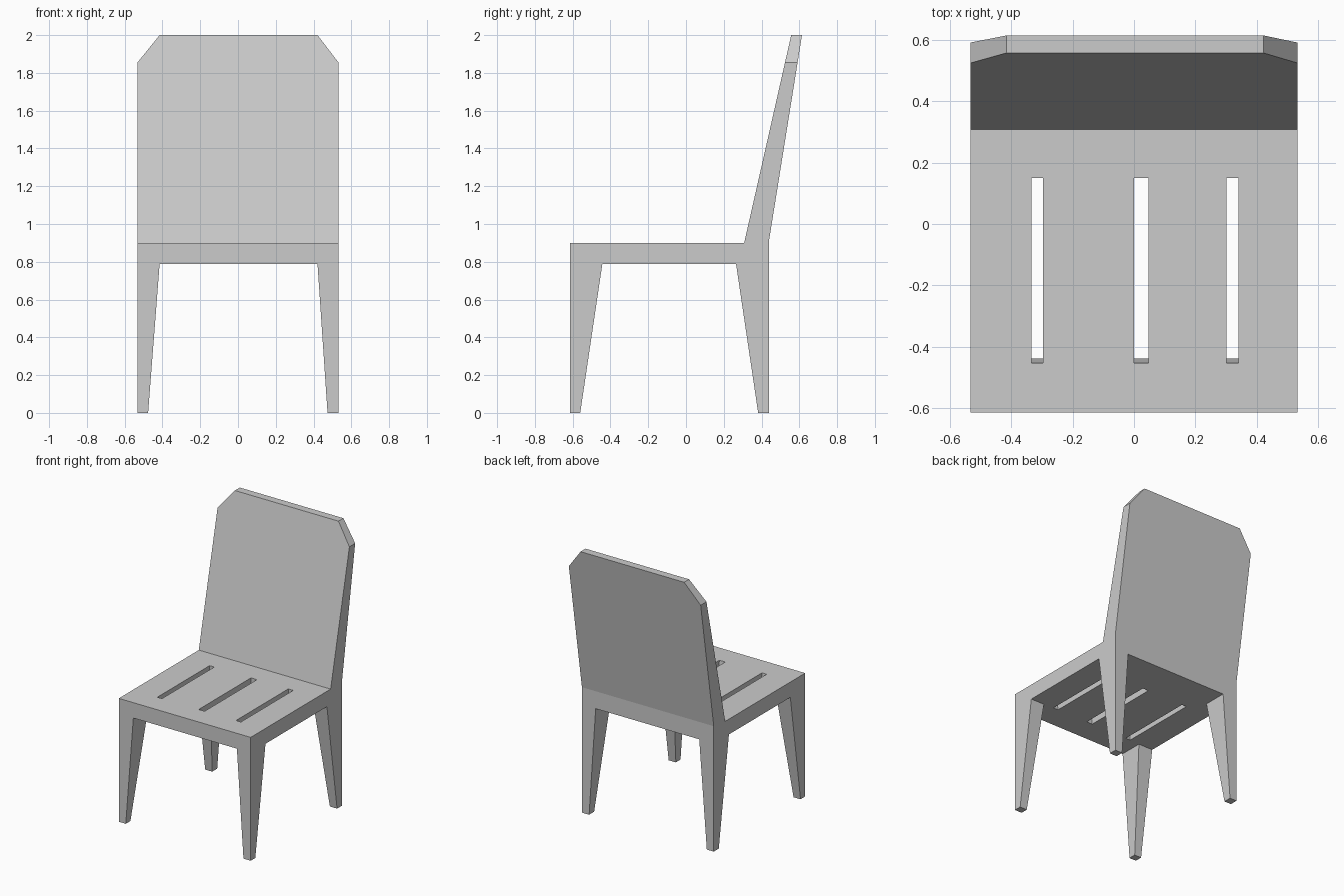
import bpy, bmesh

if "Cube" in bpy.data.objects:
    bpy.data.objects.remove(bpy.data.objects["Cube"])


def prism(name, profile, axis, lo, hi):
    """Extrude a (y,z) profile along x, or an (x,z) profile along y."""
    def place(a, z, t):
        return (t, a, z) if axis == 'x' else (a, t, z)
    bm = bmesh.new()
    face = bm.faces.new([bm.verts.new(place(a, z, lo)) for a, z in profile])
    ext = bmesh.ops.extrude_face_region(bm, geom=[face])
    verts = [g for g in ext['geom'] if isinstance(g, bmesh.types.BMVert)]
    d = hi - lo
    bmesh.ops.translate(bm, verts=verts, vec=(d, 0, 0) if axis == 'x' else (0, d, 0))
    bmesh.ops.recalc_face_normals(bm, faces=bm.faces)
    mesh = bpy.data.meshes.new(name)
    bm.to_mesh(mesh)
    bm.free()
    ob = bpy.data.objects.new(name, mesh)
    bpy.context.collection.objects.link(ob)
    return ob


def boolean(target, cutter, operation):
    """Apply a boolean, then remove its cutter."""
    cutter.hide_render = True
    mod = target.modifiers.new(operation.lower(), 'BOOLEAN')
    mod.operation = operation
    mod.solver = 'EXACT'
    mod.object = cutter
    bpy.context.view_layer.objects.active = target
    bpy.ops.object.modifier_apply(modifier=mod.name)
    bpy.data.objects.remove(cutter)


# Side silhouette: front leg, seat, back leg and raked backrest
side = [(-0.614, 0), (-0.56, 0), (-0.443, 0.788), (0.265, 0.788), (0.382, 0),
        (0.44, 0), (0.44, 0.915), (0.614, 2), (0.557, 2), (0.308, 0.9), (-0.614, 0.9)]
chair = prism("chair", side, 'x', -0.7, 0.7)

# Front silhouette: tapered legs and chamfered top corners
front = [(-0.532, 0), (-0.476, 0), (-0.415, 0.788), (0.421, 0.788), (0.474, 0),
         (0.532, 0), (0.532, 1.855), (0.421, 2), (-0.415, 2), (-0.532, 1.855)]
# Keep the flat ends clear of coincident planes
front = [(x, {0: -0.0, 2: 2.0}.get(z, z)) for x, z in front]
boolean(chair, prism("front_outline", front, 'y', -0.8, 0.8), 'INTERSECT')

# Three seat slots with a slightly sloped front end
slot = [(-0.467, 1.0), (-0.426, 0.7), (0.15, 0.7), (0.15, 1.0)]
for x0, x1 in ((-0.334, -0.296), (0.0, 0.048), (0.301, 0.341)):
    boolean(chair, prism("slot_cutter", slot, 'x', x0, x1), 'DIFFERENCE')
